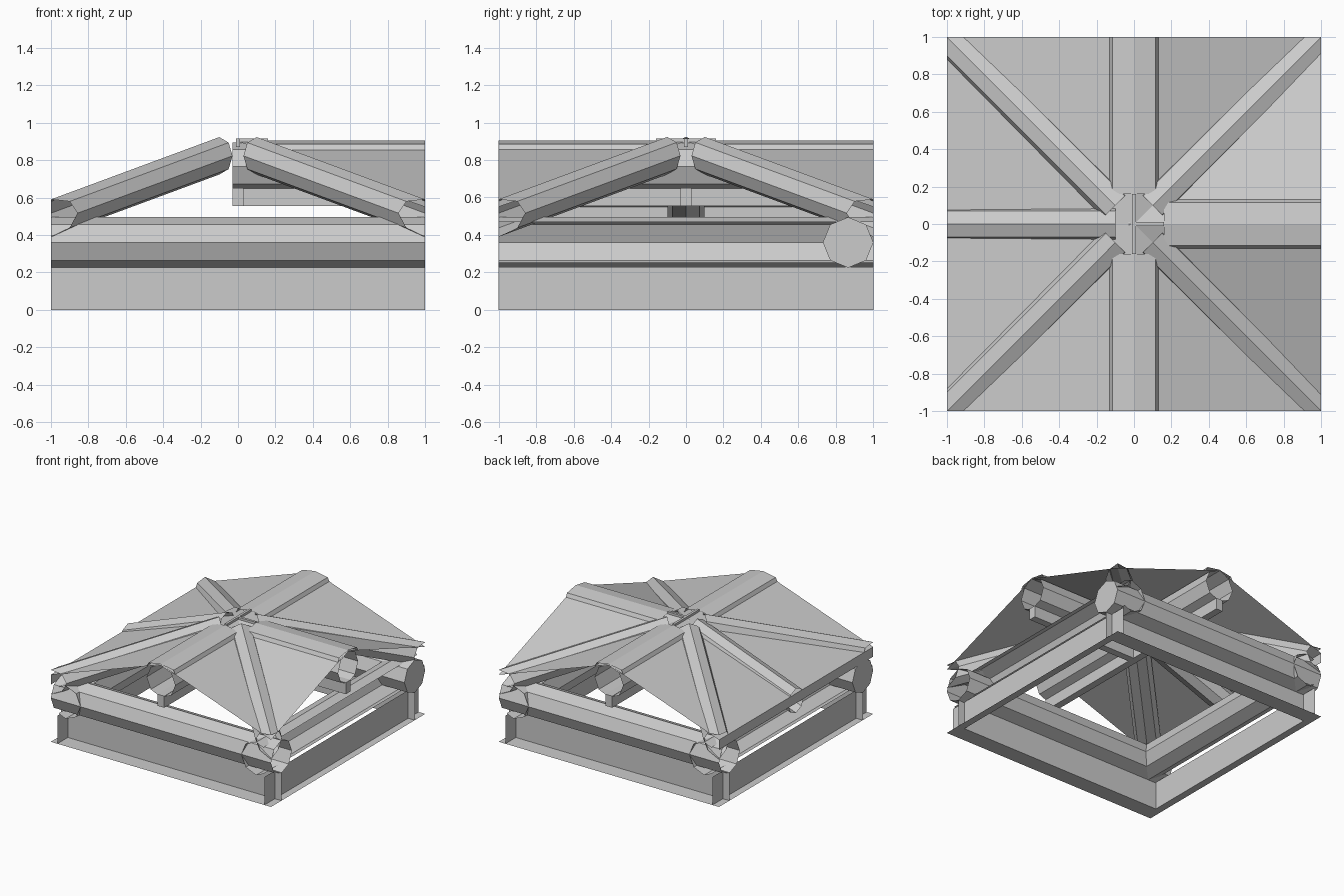
import bpy, bmesh, math
from mathutils import Vector

cube = bpy.data.objects.get("Cube")
if cube:
    bpy.data.objects.remove(cube, do_unlink=True)

grey = bpy.data.materials.new("plain grey")
grey.use_nodes = True
grey.diffuse_color = (0.6, 0.6, 0.6, 1)
grey.node_tree.nodes["Principled BSDF"].inputs["Base Color"].default_value = (0.6, 0.6, 0.6, 1)


def finish(name, bm):
    mesh = bpy.data.meshes.new(name)
    bm.to_mesh(mesh)
    bm.free()
    mesh.materials.append(grey)
    obj = bpy.data.objects.new(name, mesh)
    bpy.context.collection.objects.link(obj)
    return obj


def sheet(name, *polygons):
    bm = bmesh.new()
    for points in polygons:
        bm.faces.new([bm.verts.new(p) for p in points])
    bmesh.ops.remove_doubles(bm, verts=bm.verts, dist=0.0001)
    return finish(name, bm)


def sweep(name, profile, start, end, closed=True, caps=(False, False), clip=(1, 1)):
    """Sweep a (side, up) profile between two points and trim it to a rectangle."""
    bm = bmesh.new()
    start, end = Vector(start), Vector(end)
    run = end - start
    side = Vector((run.y, -run.x, 0)).normalized()
    rings = [[bm.verts.new(p + side * s + Vector((0, 0, u))) for s, u in profile]
             for p in (start, end)]
    count = len(profile)
    for i in range(count if closed else count - 1):
        j = (i + 1) % count
        bm.faces.new((rings[0][i], rings[0][j], rings[1][j], rings[1][i]))
    for ring, cap in zip(rings, caps):
        if cap:
            bm.faces.new(ring)
    bmesh.ops.recalc_face_normals(bm, faces=bm.faces)
    for axis in (0, 1):
        for sign in (-1, 1):
            point, normal = Vector(), Vector()
            point[axis], normal[axis] = sign * clip[axis], sign
            bmesh.ops.bisect_plane(bm, geom=bm.verts[:] + bm.edges[:] + bm.faces[:],
                                   plane_co=point, plane_no=normal, clear_outer=True)
    return finish(name, bm)


def octagon(radius):
    return [(radius * math.sin(k * math.pi / 4), radius * math.cos(k * math.pi / 4))
            for k in range(8)]


def box(name, low, high):
    bm = bmesh.new()
    bmesh.ops.create_cube(bm, size=1)
    low, high = Vector(low), Vector(high)
    for v in bm.verts:
        v.co = (low + high) / 2 + v.co * (high - low)
    return finish(name, bm)


WEB_X, WEB_Y, LOG_Z, LOG_R = 0.94, 0.865, 0.36, 0.135
RIDGE, EAVE = 0.9, 0.55
log = octagon(LOG_R)

# Base frame: upright webs on outer flanges, crossing at the corners
for s, word in ((-1, "front"), (1, "back")):
    y = s * WEB_Y
    sheet(word + "_base_web", [(-1, y, 0), (1, y, 0), (1, y, 0.23), (-1, y, 0.23)])
    sheet(word + "_base_flange", [(-1, y, 0), (1, y, 0), (1, s, 0), (-1, s, 0)])
    # Full logs, each closed at one end only
    sweep(word + "_log", log, (-s, y, LOG_Z), (s, y, LOG_Z), caps=(False, True))
for s, word in ((-1, "right"), (1, "left")):
    x = s * WEB_X
    sheet(word + "_base_web", [(x, -1, 0), (x, 1, 0), (x, 1, 0.23), (x, -1, 0.23)])
    sheet(word + "_base_flange", [(x, -1, 0), (x, 1, 0), (s, 1, 0), (s, -1, 0)])
    # Side logs are sliced open on the outside
    sweep(word + "_log", log, (s * WEB_Y, -1, LOG_Z), (s * WEB_Y, 1, LOG_Z), clip=(0.93, 1))

# Roof: one plain slope on one half, two valleys on the other
top = (0, 0, RIDGE)
sheet("plain_roof_slope", [(0, -1, RIDGE), (0, 1, RIDGE), (-1, 1, EAVE), (-1, -1, EAVE)])
for s, word in ((-1, "front"), (1, "back")):
    corner = (1, s, EAVE)
    sheet(word + "_valley_roof", [top, (0, s, RIDGE), corner], [top, corner, (1, 0, RIDGE)])
sheet("eave_board", [(-1, -1, EAVE), (-1, 1, EAVE), (-1, 1, 0.47), (-1, -1, 0.47)])

# Sloping rafters to the four corners and down the plain slope
directions = [(x, y) for x in (-1, 1) for y in (-1, 1)] + [(-1, 0)]
for n, (x, y) in enumerate(directions):
    def along(t):
        return (x * t, y * t, 0.86 - 0.37 * t)
    sweep("sloping_rafter_%d" % (n + 1), octagon(0.1), along(0.1), along(1.15))

# Level ridge beams with hanging webs and raised caps
cap = [(-0.13, 0.855), (-0.115, 0.885), (0, 0.905), (0.115, 0.885), (0.13, 0.855)]
for x, y, word in ((0, -1, "front"), (0, 1, "back"), (1, 0, "side")):
    sweep(word + "_ridge_beam", octagon(0.13), (-0.03 * x, 0, 0.765), (x, y, 0.765))
    sweep(word + "_ridge_cap", cap, (x * 0.16, y * 0.16, 0), (x, y, 0), closed=False)
    a, b = sorted((-0.03 * x, x)), sorted((0, y))
    wx, wy = 0.03 * abs(y), 0.03 * abs(x)
    box(word + "_ridge_web", (a[0] - wx, b[0] - wy, 0.555), (a[1] + wx, b[1] + wy, 0.65))

# Thin crossing plates at the peak
box("peak_plate_long", (-0.01, -0.16, 0.87), (0.01, 0.16, 0.915))
box("peak_plate_short", (0, -0.01, 0.87), (0.16, 0.01, 0.915))
